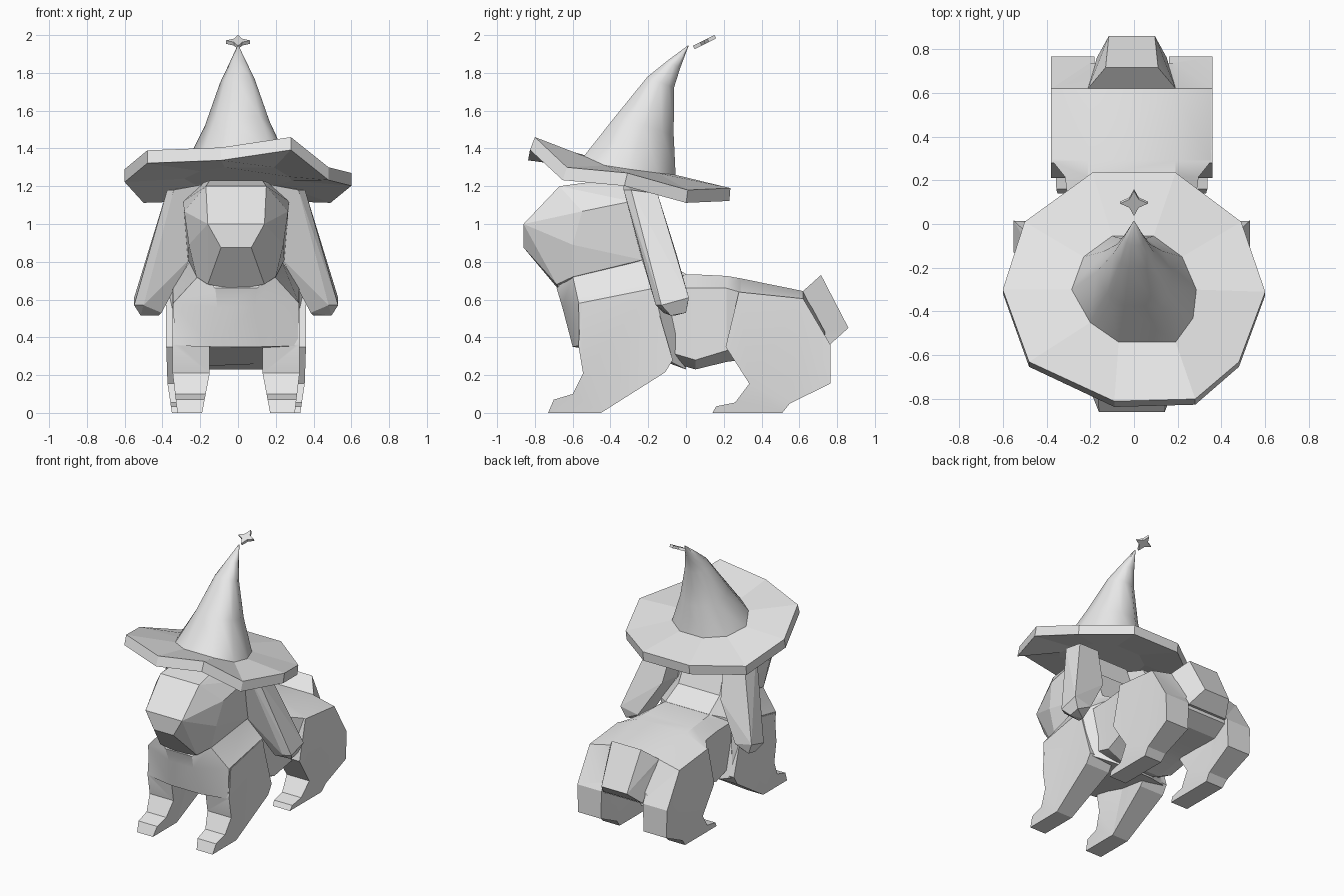
import bpy, bmesh, math
from mathutils import Matrix

if "Cube" in bpy.data.objects:
    bpy.data.objects.remove(bpy.data.objects["Cube"])

CX = -0.01  # plane of symmetry of the animal
grey = bpy.data.materials.new("light_grey")
grey.diffuse_color = (0.8, 0.8, 0.8, 1)
grey.use_nodes = True
grey.node_tree.nodes["Principled BSDF"].inputs["Base Color"].default_value = grey.diffuse_color


def activate(ob):
    bpy.ops.object.select_all(action='DESELECT')
    bpy.context.view_layer.objects.active = ob
    ob.select_set(True)


def finish(name, bm, x=CX, mirror=False, smooth=25):
    bmesh.ops.recalc_face_normals(bm, faces=bm.faces)
    me = bpy.data.meshes.new(name)
    bm.to_mesh(me)
    bm.free()
    ob = bpy.data.objects.new(name, me)
    bpy.context.collection.objects.link(ob)
    ob.location.x = x
    me.materials.append(grey)
    if mirror:
        ob.modifiers.new("Mirror", 'MIRROR').use_mirror_merge = False
    if smooth:
        activate(ob)
        bpy.ops.object.shade_smooth_by_angle(angle=math.radians(smooth))
    return ob


def hull(name, pts, both=True, mirror=False, smooth=0):
    """Faceted solid wrapped round a few points; both adds the mirrored points."""
    bm = bmesh.new()
    for x, y, z in pts:
        bm.verts.new((x, y, z))
        if both:
            bm.verts.new((-x, y, z))
    res = bmesh.ops.convex_hull(bm, input=bm.verts)
    junk = {g for g in res["geom_interior"] + res["geom_unused"]
            if isinstance(g, bmesh.types.BMVert)}
    bmesh.ops.delete(bm, geom=list(junk), context='VERTS')
    bmesh.ops.dissolve_limit(bm, angle_limit=math.radians(6),
                             verts=bm.verts, edges=bm.edges)
    return finish(name, bm, mirror=mirror, smooth=smooth)


def slab(name, profile, inner, outer):
    """Side profile (y, z) given width between inner(z) and outer(z), mirrored."""
    bm = bmesh.new()
    a = [bm.verts.new((inner(z), y, z)) for y, z in profile]
    b = [bm.verts.new((outer(z), y, z)) for y, z in profile]
    n = len(a)
    caps = [bm.faces.new(a[::-1]), bm.faces.new(b)]
    for i in range(n):
        j = (i + 1) % n
        bm.faces.new((a[i], a[j], b[j], b[i]))
    bmesh.ops.triangulate(bm, faces=caps)
    return finish(name, bm, mirror=True, smooth=15)


def loft(name, rings, x=0, smooth=25, start=True, end=True):
    bm = bmesh.new()
    rows = [[bm.verts.new(p) for p in r] for r in rings]
    n = len(rows[0])
    for r, s in zip(rows, rows[1:]):
        for i in range(n):
            j = (i + 1) % n
            bm.faces.new((r[i], r[j], s[j], s[i]))
    if start:
        bm.faces.new(rows[0][::-1])
    if end:
        bm.faces.new(rows[-1])
    return finish(name, bm, x, smooth=smooth)


def both_sides(half):
    return half + [(-x, y, z) for x, y, z in half[::-1]]


# body: cross-sections from chest to rump
def section(y, top, side, low, bottom, wt, ws, wb):
    return both_sides([(wt, y, top), (ws, y, side), (ws * 0.97, y, low), (wb, y, bottom)])


body = loft("body", [
    section(-0.12, 0.735, 0.66, 0.33, 0.28, 0.17, 0.28, 0.13),
    section(0.05, 0.733, 0.66, 0.28, 0.23, 0.19, 0.285, 0.17),
    section(0.215, 0.725, 0.66, 0.33, 0.27, 0.20, 0.305, 0.18),
    section(0.29, 0.712, 0.638, 0.36, 0.28, 0.20, 0.365, 0.18),
    section(0.62, 0.645, 0.605, 0.38, 0.28, 0.19, 0.365, 0.18),
    section(0.735, 0.43, 0.40, 0.37, 0.34, 0.18, 0.20, 0.18)], CX)

# chest and neck: rings from the brisket up into the head
chest = loft("chest", [both_sides(r) for r in (
    [(0.13, -0.60, 0.35), (0.325, -0.567, 0.355), (0.32, -0.08, 0.27), (0.14, 0.0, 0.23)],
    [(0.10, -0.655, 0.56), (0.333, -0.568, 0.58), (0.333, -0.17, 0.66), (0.18, 0.0, 0.735)],
    [(0.11, -0.685, 0.66), (0.20, -0.60, 0.725), (0.235, -0.23, 0.82), (0.17, -0.14, 0.82)],
    [(0.11, -0.60, 0.80), (0.17, -0.50, 0.86), (0.20, -0.27, 1.00), (0.15, -0.235, 1.05)])],
    CX, smooth=40)

# head
hull("head", [(0.16, -0.67, 1.20), (0.14, -0.45, 1.23), (0.17, -0.30, 1.22),
              (0.15, -0.86, 1.00), (0.08, -0.86, 0.875), (0.275, -0.55, 1.067),
              (0.28, -0.29, 1.12), (0.25, -0.60, 0.89), (0.21, -0.60, 0.72),
              (0.15, -0.685, 0.68), (0.03, -0.68, 0.66), (0.255, -0.23, 0.81),
              (0.27, -0.23, 0.98)])

# hanging ears
hull("ear", [(0.17, -0.33, 1.21), (0.33, -0.33, 1.18), (0.365, -0.29, 1.18),
             (0.36, -0.15, 1.16), (0.20, -0.15, 1.16),
             (0.49, -0.16, 0.57), (0.54, -0.13, 0.57), (0.54, 0.015, 0.61),
             (0.395, -0.12, 0.53), (0.40, 0.01, 0.58), (0.505, -0.08, 0.515),
             (0.41, -0.06, 0.515), (0.505, 0.0, 0.53),
             (0.24, -0.235, 0.82), (0.24, -0.05, 0.84)],
     both=False, mirror=True)

# legs with stubby paws
front_leg = slab(
    "front_leg",
    [(-0.73, 0), (-0.45, 0), (-0.11, 0.215), (-0.07, 0.28), (-0.18, 0.655),
     (-0.55, 0.575), (-0.57, 0.36), (-0.545, 0.21), (-0.60, 0.10), (-0.70, 0.07)],
    lambda z: 0.14 + 0.04 * max(0, 1 - z / 0.21),
    lambda z: 0.336 - 0.025 * max(0, 1 - z / 0.21))
hind_leg = slab(
    "hind_leg",
    [(0.14, 0), (0.51, 0), (0.55, 0.05), (0.765, 0.155), (0.765, 0.36), (0.62, 0.605),
     (0.28, 0.64), (0.21, 0.35), (0.335, 0.155), (0.26, 0.055), (0.16, 0.035)],
    lambda z: 0.17 + 0.03 * max(0, 1 - z / 0.2),
    lambda z: 0.37 - 0.03 * max(0, 1 - z / 0.2))

# tail
tail = hull("tail", [(0.20, 0.62, 0.645), (0.12, 0.715, 0.73), (0.105, 0.86, 0.45),
                     (0.16, 0.76, 0.36), (0.18, 0.66, 0.38)])

# fuse the trunk, legs and tail into one skin
for part in (chest, front_leg, hind_leg, tail):
    if part.modifiers:
        activate(part)
        bpy.ops.object.modifier_apply(modifier="Mirror")
    fuse = body.modifiers.new("Fuse", 'BOOLEAN')
    fuse.operation, fuse.solver, fuse.object = 'UNION', 'EXACT', part
    activate(body)
    bpy.ops.object.modifier_apply(modifier="Fuse")
    bpy.data.objects.remove(part)
activate(body)
bpy.ops.object.shade_smooth_by_angle(angle=math.radians(30))

# hat: warped ten-sided brim with a bent cone
rim = [(-0.19, 0.235, 1.19), (0.19, 0.235, 1.19), (0.49, 0.01, 1.18),
       (0.60, -0.31, 1.27), (0.48, -0.63, 1.30), (0.28, -0.80, 1.46),
       (-0.09, -0.81, 1.405), (-0.48, -0.63, 1.39), (-0.60, -0.30, 1.29),
       (-0.50, 0.01, 1.18)]
base = [(-0.10, -0.055, 1.26), (0.09, -0.055, 1.26), (0.22, -0.15, 1.27),
        (0.285, -0.30, 1.29), (0.27, -0.43, 1.31), (0.19, -0.54, 1.36),
        (-0.07, -0.54, 1.36), (-0.20, -0.45, 1.34), (-0.285, -0.30, 1.30),
        (-0.23, -0.15, 1.27)]


def lower(ring, d):
    # the sheet leans back, so its underside sits lower and further forward
    return [(x, y - 0.02 * (0.5 - y), z - d) for x, y, z in ring]


loft("hat_brim", [lower(base, 0.06), lower(rim, 0.068), rim, base], smooth=0, end=False)


def squeeze(cy, cz, sx, sy, tilt):
    return [(x * sx, cy + (y + 0.3) * sy, cz + (y + 0.3) * tilt) for x, y, z in base]


loft("hat_cone", [
    base,
    squeeze(-0.222, 1.52, 0.615, 0.64, -0.20),
    squeeze(-0.135, 1.75, 0.33, 0.29, -0.12),
    squeeze(-0.065, 1.845, 0.17, 0.14, -0.08),
    squeeze(0.012, 1.945, 0.01, 0.01, 0)], smooth=75, start=False)

# four-pointed star floating over the tip
bm = bmesh.new()
rows = [[bm.verts.new((r * math.cos(i * math.pi / 4), r * math.sin(i * math.pi / 4), h))
         for i, r in enumerate([0.064, 0.03] * 4)] for h in (-0.01, 0.01)]
for i in range(8):
    j = (i + 1) % 8
    bm.faces.new((rows[0][i], rows[0][j], rows[1][j], rows[1][i]))
bm.faces.new(rows[0][::-1])
bm.faces.new(rows[1])
bmesh.ops.transform(bm, verts=bm.verts, matrix=Matrix.Translation((0, 0.098, 1.963))
                    @ Matrix.Rotation(math.radians(27), 4, 'X'))
finish("star", bm, 0, smooth=0)
